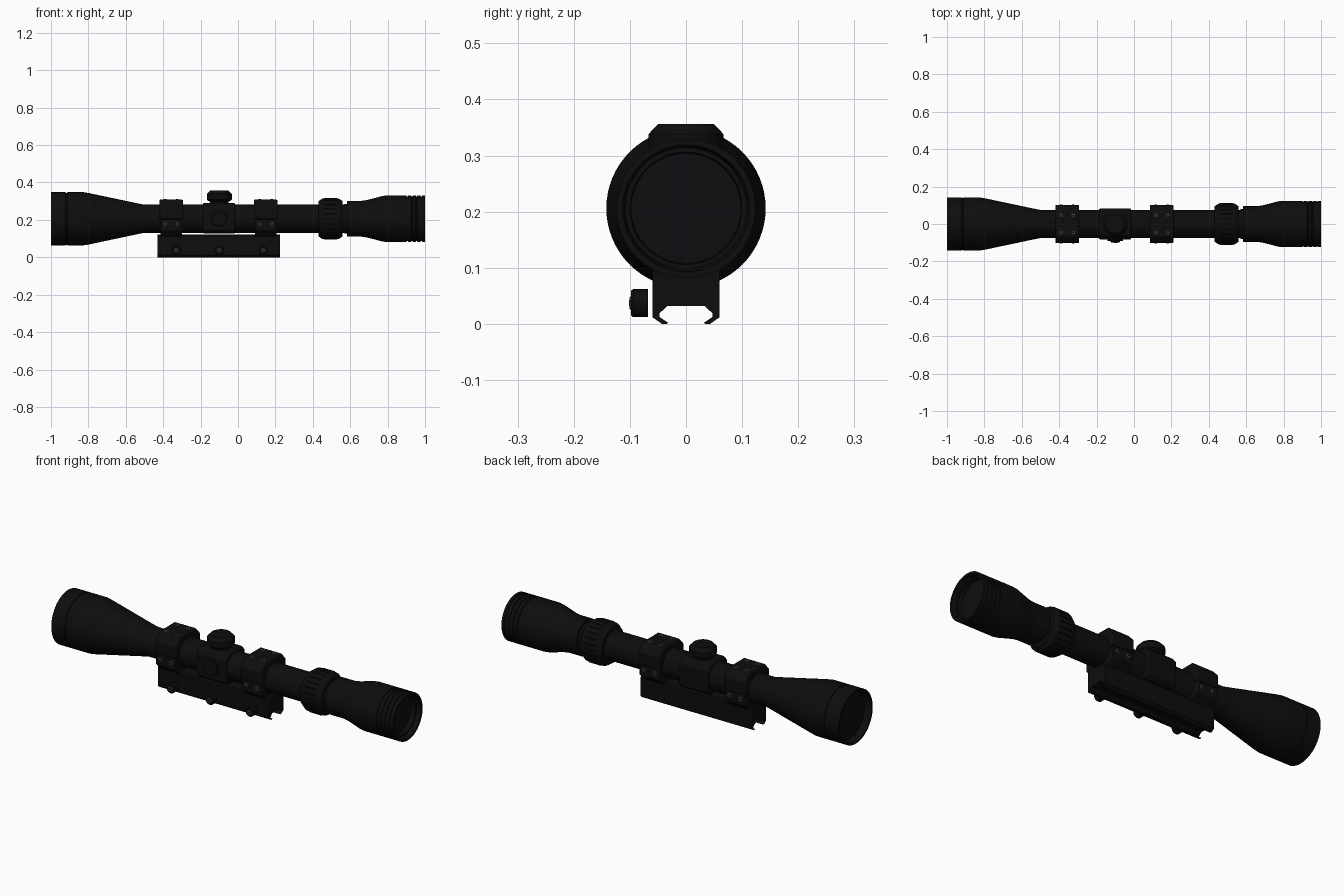
import bpy, bmesh, math
from mathutils import Vector, Matrix

if "Cube" in bpy.data.objects:
    bpy.data.objects.remove(bpy.data.objects["Cube"], do_unlink=True)

AXIS_Z = 0.206


def material(name, rgb, rough=0.6):
    m = bpy.data.materials.new(name)
    m.use_nodes = True
    m.diffuse_color = (*rgb, 1)
    node = next(n for n in m.node_tree.nodes if n.type == "BSDF_PRINCIPLED")
    node.inputs["Base Color"].default_value = (*rgb, 1)
    node.inputs["Roughness"].default_value = rough
    return m


BLACK = material("matte black", (0.004, 0.004, 0.004))
GLASS = material("dark glass", (0.004, 0.0045, 0.005), 0.3)
STEEL = material("screw steel", (0.09, 0.09, 0.09))


def finish(name, bm, mat, bevel=0):
    bmesh.ops.remove_doubles(bm, verts=bm.verts, dist=1e-6)
    bmesh.ops.recalc_face_normals(bm, faces=bm.faces)
    me = bpy.data.meshes.new(name)
    bm.to_mesh(me)
    bm.free()
    me.materials.append(mat)
    me.shade_smooth()
    me.set_sharp_from_angle(angle=math.radians(30))
    ob = bpy.data.objects.new(name, me)
    bpy.context.collection.objects.link(ob)
    if bevel:
        mod = ob.modifiers.new("edge bevel", "BEVEL")
        mod.width = bevel
        mod.segments = 2
        mod.limit_method = "ANGLE"
    return ob


def lathe(name, profile, origin, direction, mat=BLACK, sides=64):
    """Spin (distance, radius) pairs about a line through origin."""
    bm = bmesh.new()
    verts = [bm.verts.new((r, 0, d)) for d, r in profile]
    edges = [bm.edges.new(pair) for pair in zip(verts, verts[1:])]
    bmesh.ops.spin(bm, geom=verts + edges, axis=(0, 0, 1), cent=(0, 0, 0),
                   angle=math.tau, steps=sides)
    turn = Vector((0, 0, 1)).rotation_difference(Vector(direction)).to_matrix().to_4x4()
    bm.transform(Matrix.Translation(origin) @ turn)
    return finish(name, bm, mat)


def extrude_x(name, outline, x0, x1, bevel=0):
    """Extrude a (y, z) outline along x."""
    bm = bmesh.new()
    face = bm.faces.new([bm.verts.new((x0, y, z)) for y, z in outline])
    out = bmesh.ops.extrude_face_region(bm, geom=[face])
    moved = [v for v in out["geom"] if isinstance(v, bmesh.types.BMVert)]
    bmesh.ops.translate(bm, verts=moved, vec=(x1 - x0, 0, 0))
    return finish(name, bm, BLACK, bevel)


def mirrored(half):
    return half + [(-y, z) for y, z in reversed(half)]


def screw(name, origin, direction, r=0.012):
    """Raised head with a dark socket."""
    lathe(name, [(-0.006, 0), (-0.006, r), (0.003, r), (0.005, r * 0.8), (0.005, 0)],
          origin, direction, STEEL, 20)
    tip = Vector(origin) + Vector(direction) * 0.005
    lathe(name + "_socket", [(0, 0), (0, r * 0.5), (0.001, r * 0.5), (0.001, 0)],
          tip, direction, BLACK, 6)


centre = (0, 0, AXIS_Z)
along = (1, 0, 0)

# Main tube with the objective bell, both ends hollowed
lathe("objective_and_tube", [
    (-0.965, 0), (-0.965, 0.122), (-0.99, 0.13), (-1, 0.134), (-1, 0.142),
    (-0.922, 0.142), (-0.92, 0.139), (-0.914, 0.139), (-0.912, 0.142),
    (-0.825, 0.142), (-0.80, 0.138), (-0.54, 0.083), (-0.50, 0.075),
    (0.60, 0.075), (0.60, 0)], centre, along)

# Eyepiece with grip grooves
eyepiece = [(0.57, 0), (0.57, 0.08), (0.582, 0.08), (0.582, 0.095), (0.655, 0.095),
            (0.69, 0.1), (0.77, 0.121), (0.79, 0.124)]
for x in (0.9, 0.925, 0.95, 0.975):
    eyepiece += [(x, 0.124), (x + 0.002, 0.12), (x + 0.008, 0.12), (x + 0.01, 0.124)]
eyepiece += [(1, 0.124), (1, 0.113), (0.975, 0.108), (0.975, 0.1), (0.95, 0.098), (0.95, 0)]
lathe("eyepiece", eyepiece, centre, along)

# Lenses
lathe("objective_lens", [(-0.972, 0), (-0.967, 0.121), (-0.96, 0.121), (-0.96, 0)],
      centre, along, GLASS)
lathe("eyepiece_lens", [(0.945, 0), (0.945, 0.097), (0.952, 0.097), (0.957, 0)],
      centre, along, GLASS)

# Magnification ring with grip ribs
lathe("magnification_ring", [(0.43, 0.07), (0.43, 0.094), (0.452, 0.109), (0.538, 0.109),
                             (0.56, 0.094), (0.56, 0.07)], centre, along)
for i in range(24):
    a = math.tau * i / 24
    spot = (0.46, 0.108 * math.cos(a), AXIS_Z + 0.108 * math.sin(a))
    lathe("grip_rib", [(0, 0), (0, 0.004), (0.07, 0.004), (0.07, 0)], spot, along, BLACK, 8)

# Turret saddle and adjustment caps
extrude_x("turret_saddle", mirrored([(0.082, 0.145), (0.082, 0.262), (0.06, 0.29)])
          + [(-0.06, 0.128), (0.06, 0.128)], -0.187, -0.015, 0.006)
lathe("elevation_cap", [(0.27, 0), (0.27, 0.05), (0.298, 0.05), (0.302, 0.06), (0.309, 0.067),
                        (0.338, 0.067), (0.356, 0.05), (0.356, 0)],
      (-0.1, 0, 0), (0, 0, 1))
lathe("windage_cap", [(0.06, 0), (0.06, 0.042), (0.088, 0.042), (0.092, 0.038), (0.092, 0)],
      (-0.1, 0, AXIS_Z), (0, -1, 0))

# Rail clamp with dovetail channel
extrude_x("rail_clamp", mirrored([
    (0.033, 0.032), (0.047, 0.019), (0.047, 0.012), (0.032, 0.002), (0.034, 0),
    (0.043, 0), (0.06, 0.012), (0.06, 0.114), (0.054, 0.121)]), -0.43, 0.225)

# Mounting rings: lower cradle, upper cap and their screws
for label, cx in (("front", -0.357), ("rear", 0.148)):
    extrude_x(label + "_ring_cradle",
              mirrored([(0.06, 0.11), (0.097, 0.145), (0.097, 0.203)]),
              cx - 0.058, cx + 0.058, 0.003)
    extrude_x(label + "_ring_cap",
              mirrored([(0.102, 0.205), (0.102, 0.27), (0.066, 0.308)]),
              cx - 0.063, cx + 0.063, 0.005)
    for dx in (-0.032, 0.032):
        for side in (-1, 1):
            screw(label + "_side_screw", (cx + dx, side * 0.097, 0.177), (0, side, 0))
            screw(label + "_top_screw", (cx + dx, side * 0.046, 0.305), (0, 0, 1))

# Clamp knobs along the front side
for x in (-0.33, -0.1, 0.135):
    lathe("clamp_knob", [(0.068, 0), (0.068, 0.025), (0.094, 0.025), (0.098, 0.022), (0.098, 0)],
          (x, 0, 0.037), (0, -1, 0), BLACK, 24)
    screw("clamp_bolt", (x, -0.096, 0.037), (0, -1, 0), 0.012)
